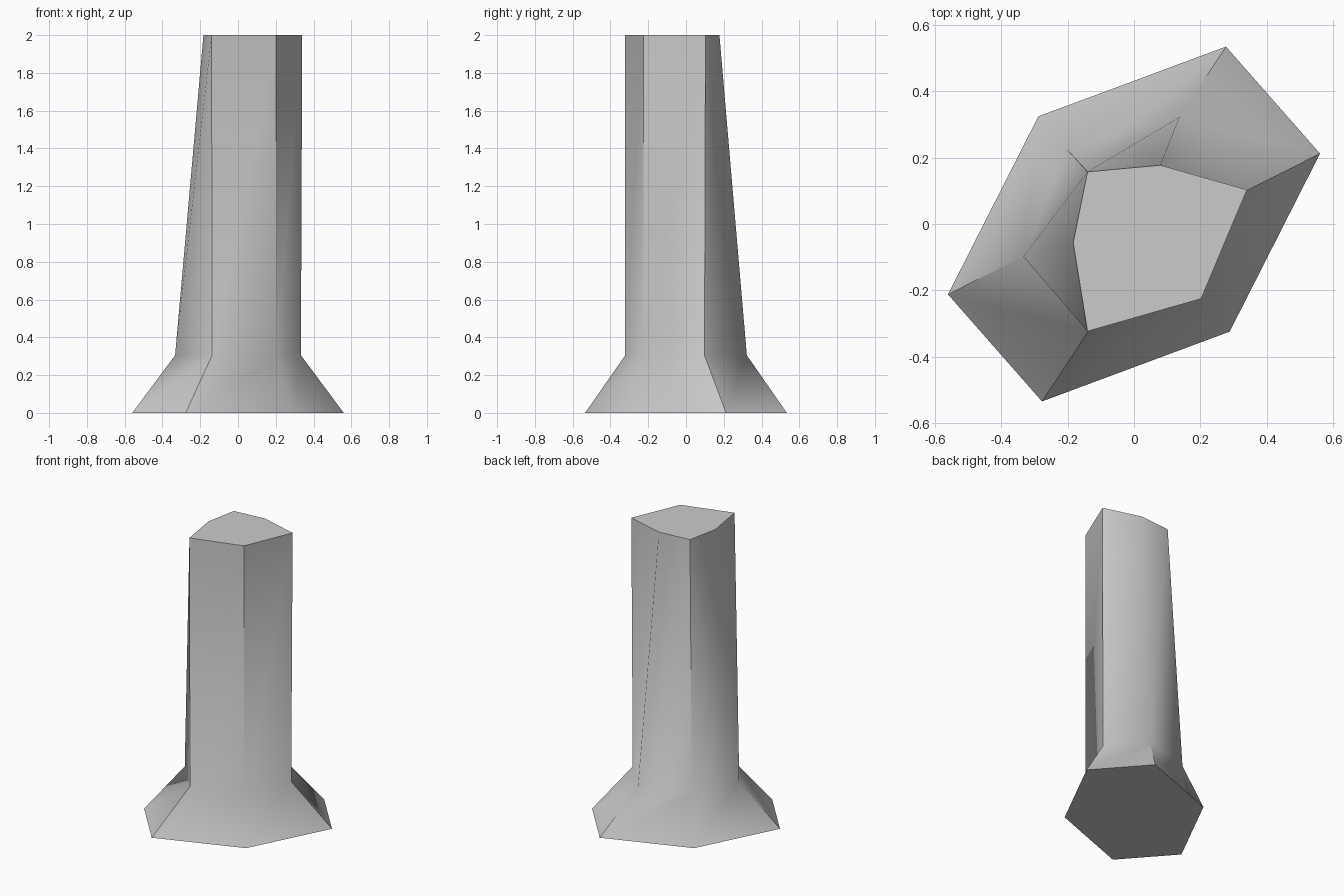
import bpy, bmesh, math

if "Cube" in bpy.data.objects:
    bpy.data.objects.remove(bpy.data.objects["Cube"])


def both_halves(pts):
    # complete a hexagon by turning three corners half a turn about z
    return pts + [(-x, -y) for x, y in pts]


# hexagonal rings, counter-clockwise: flared foot, shaft bottom, shaft top
foot = both_halves([(0.56, 0.212), (0.277, 0.534), (-0.288, 0.324)])
neck = both_halves([(0.333, 0.098), (0.137, 0.322), (-0.202, 0.225)])
# the top leans in on the back-left side
top = [(0.34, 0.103), (0.08, 0.177), (-0.14, 0.157),
       (-0.183, -0.056), (-0.14, -0.323), (0.202, -0.225)]

bm = bmesh.new()
rings = [[bm.verts.new((x, y, z)) for x, y in ring]
         for ring, z in ((foot, 0), (neck, 0.305), (top, 2))]
bm.faces.new(reversed(rings[0]))
bm.faces.new(rings[2])
for level in (0, 1):
    lo, hi = rings[level], rings[level + 1]
    for i in range(6):
        j = (i + 1) % 6
        a, b, c, d = lo[i], lo[j], hi[j], hi[i]
        if level == 1 and i == 1:      # twisted back face
            bm.faces.new((a, b, c))
            bm.faces.new((a, c, d))
        elif level == 1 and i == 2:    # twisted left face
            bm.faces.new((a, b, d))
            bm.faces.new((b, c, d))
        else:
            bm.faces.new((a, b, c, d))
bmesh.ops.recalc_face_normals(bm, faces=bm.faces)

# stone post with flared foot
mesh = bpy.data.meshes.new("stone_post")
bm.to_mesh(mesh)
bm.free()
post = bpy.data.objects.new("stone_post", mesh)
bpy.context.collection.objects.link(post)
bpy.context.view_layer.objects.active = post
post.select_set(True)
bpy.ops.object.shade_smooth_by_angle(angle=math.radians(42))
